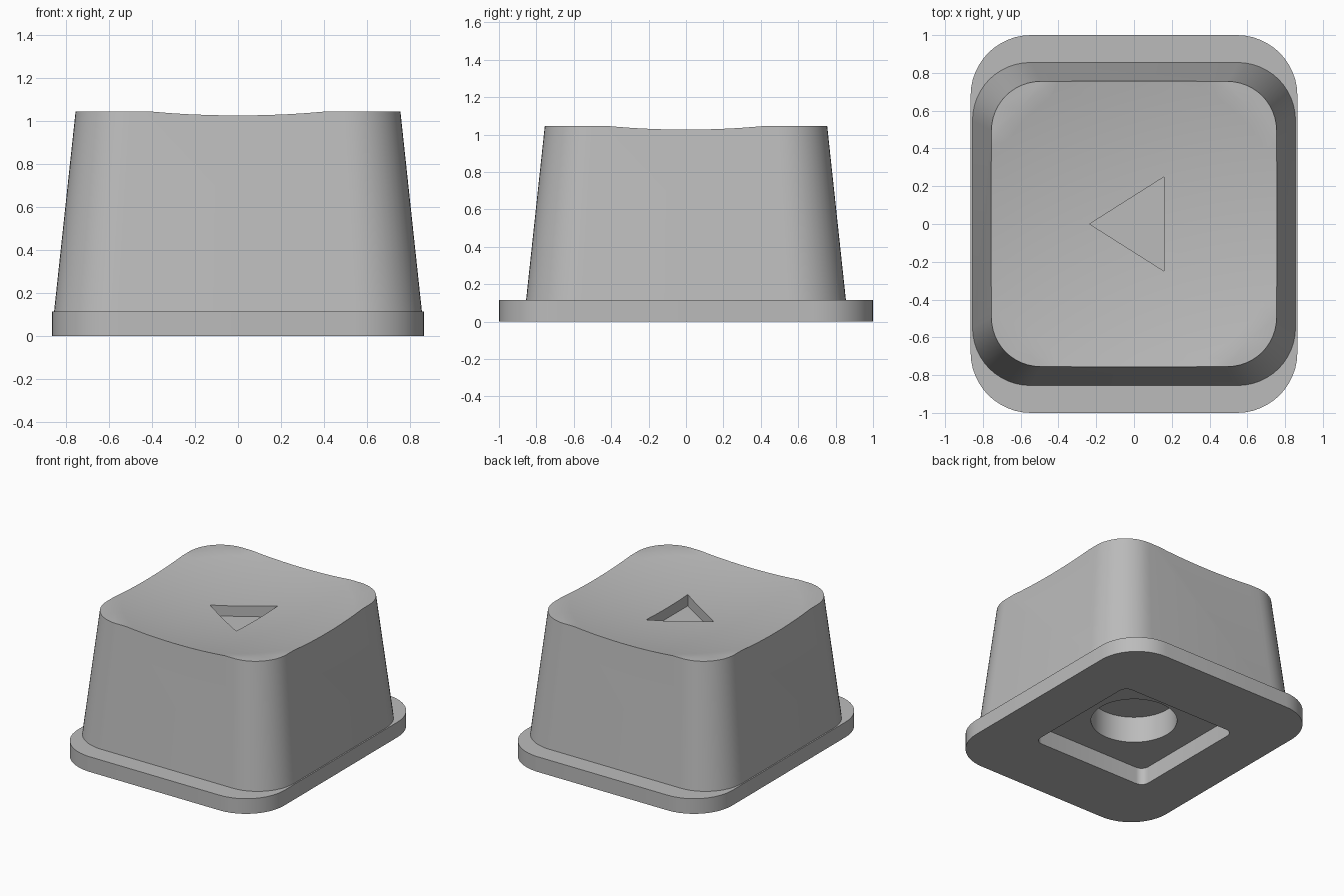
import bpy, bmesh, math

cube = bpy.data.objects.get("Cube")
if cube:
    bpy.data.objects.remove(cube, do_unlink=True)

grey = bpy.data.materials.new("plain_grey")
grey.use_nodes = True
grey.diffuse_color = (0.5, 0.5, 0.5, 1)
grey.node_tree.nodes["Principled BSDF"].inputs["Base Color"].default_value = (0.5, 0.5, 0.5, 1)


def rounded_rect(hx, hy, radius, steps=12):
    """Outline of a rounded rectangle, counter-clockwise."""
    points = []
    for corner, (sx, sy) in enumerate([(1, 1), (-1, 1), (-1, -1), (1, -1)]):
        for i in range(steps + 1):
            a = math.pi / 2 * (corner + i / steps)
            points.append((sx * (hx - radius) + radius * math.cos(a),
                           sy * (hy - radius) + radius * math.sin(a)))
    return points


def circle(radius, steps=64):
    return [(radius * math.cos(2 * math.pi * i / steps),
             radius * math.sin(2 * math.pi * i / steps)) for i in range(steps)]


def loft(name, sections):
    """Closed solid through (outline, z) sections of equal point count."""
    bm = bmesh.new()
    rings = [[bm.verts.new((x, y, z)) for x, y in outline] for outline, z in sections]
    for low, high in zip(rings, rings[1:]):
        for i in range(len(low)):
            j = (i + 1) % len(low)
            bm.faces.new((low[i], low[j], high[j], high[i]))
    bm.faces.new(rings[0][::-1])
    bm.faces.new(rings[-1])
    bmesh.ops.recalc_face_normals(bm, faces=bm.faces)
    mesh = bpy.data.meshes.new(name)
    bm.to_mesh(mesh)
    bm.free()
    mesh.materials.append(grey)
    obj = bpy.data.objects.new(name, mesh)
    bpy.context.collection.objects.link(obj)
    return obj


def cut(target, cutter):
    cutter.hide_render = True
    bpy.context.view_layer.objects.active = target
    mod = target.modifiers.new(cutter.name, 'BOOLEAN')
    mod.operation = 'DIFFERENCE'
    mod.solver = 'EXACT'
    mod.object = cutter
    bpy.ops.object.modifier_apply(modifier=mod.name)
    bpy.data.objects.remove(cutter, do_unlink=True)


# Flange and tapered cap as one solid
FLANGE_TOP = 0.115
cap = loft("button_cap", [
    (rounded_rect(0.865, 1.0, 0.32), 0),
    (rounded_rect(0.865, 1.0, 0.32), FLANGE_TOP),
    (rounded_rect(0.855, 0.855, 0.305), FLANGE_TOP),
    (rounded_rect(0.755, 0.755, 0.26), 1.045),
])

# Shallow spherical dish in the top
DISH_LOW, DISH_CURVE = 0.961, 8.85
radii = [0.02] + [0.1 * i for i in range(1, 12)]
dish = [(circle(r), DISH_LOW + r * r / DISH_CURVE) for r in radii]
cut(cap, loft("dish_cutter", dish + [(circle(radii[-1]), 1.4)]))

# Engraved arrow pointing to -x
arrow = [(-0.235, 0), (0.16, -0.25), (0.16, 0.25)]
cut(cap, loft("arrow_cutter", [(arrow, 0.885), (arrow, 1.2)]))

# Square pocket and round socket underneath
pocket = rounded_rect(0.49, 0.49, 0.06, 6)
cut(cap, loft("pocket_cutter", [(pocket, -0.2), (pocket, 0.13)]))
cut(cap, loft("socket_cutter", [(circle(0.3), -0.1), (circle(0.3), 0.33)]))

# Smooth shading with crisp rims
bpy.ops.object.select_all(action='DESELECT')
cap.select_set(True)
bpy.context.view_layer.objects.active = cap
bpy.ops.object.shade_smooth_by_angle(angle=math.radians(30))
